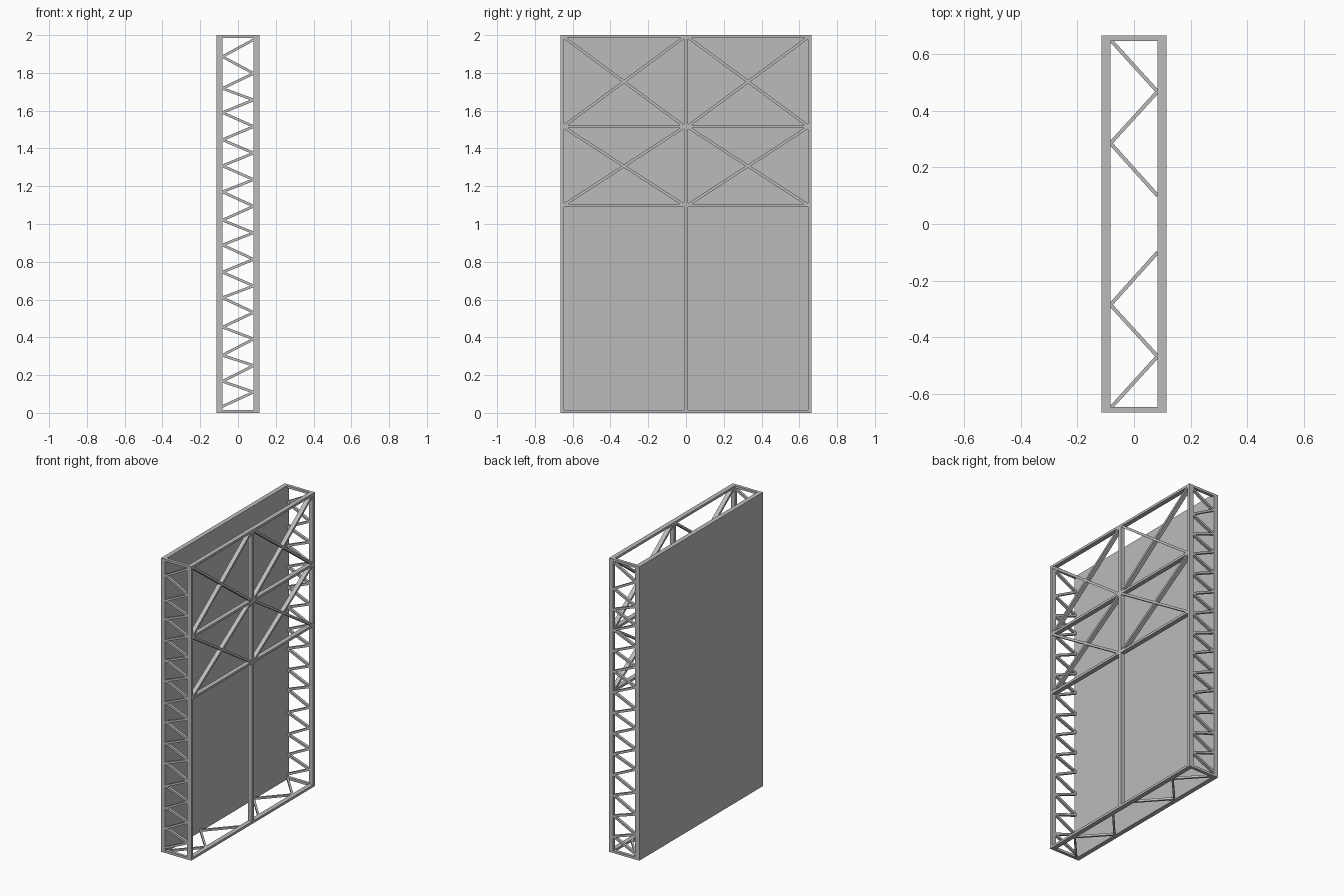
import bpy
import math
from mathutils import Matrix, Vector

cube = bpy.data.objects.get("Cube")
if cube:
    bpy.data.objects.remove(cube, do_unlink=True)

# Single painted-metal grey
GREY = (0.5, 0.5, 0.5, 1)
metal = bpy.data.materials.new("metal grey")
metal.use_nodes = True
metal.diffuse_color = GREY
metal.node_tree.nodes["Principled BSDF"].inputs["Base Color"].default_value = GREY

HALF_X, HALF_Y, TOP = 0.114, 0.665, 2.0
DEPTH = 0.031               # depth of panel and front frame along x
BAR = 0.02                  # face width of the outer members
INNER = HALF_X - DEPTH
FRAME_X = HALF_X - DEPTH / 2
END_Y = HALF_Y - BAR / 2


def box(name, lo, hi):
    """Axis-aligned box between two corners."""
    lo, hi = Vector(lo), Vector(hi)
    bpy.ops.mesh.primitive_cube_add(size=1, location=(lo + hi) / 2)
    ob = bpy.context.object
    ob.name = name
    ob.data.transform(Matrix.Diagonal((*(hi - lo), 1)))
    ob.data.materials.append(metal)
    return ob


def strut(name, a, b, normal, width, depth):
    """Flat bar from a to b; depth runs along the plane normal."""
    a, b, n = Vector(a), Vector(b), Vector(normal)
    along = (b - a).normalized()
    side = n.cross(along)
    ob = box(name, (-(b - a).length / 2, -width / 2, -depth / 2),
             ((b - a).length / 2, width / 2, depth / 2))
    turn = Matrix((along, side, n)).transposed().to_4x4()
    ob.matrix_world = Matrix.Translation((a + b) / 2) @ turn
    return ob


def zigzag(name, points, normal, width, depth):
    for a, b in zip(points, points[1:]):
        strut(name, a, b, normal, width, depth)


# Solid back panel
box("back_panel", (-HALF_X, -HALF_Y, 0), (-INNER, HALF_Y, TOP))

# Open frame: posts and rails
for y in (-END_Y, 0, END_Y):
    box("frame_post", (INNER, y - BAR / 2, 0), (HALF_X, y + BAR / 2, TOP))
RAILS = (0.008, 1.098, 1.515, TOP - 0.008)
for z in RAILS:
    box("frame_rail", (INNER, -HALF_Y, z - 0.008), (HALF_X, HALF_Y, z + 0.008))

# Cross braces in the two upper rows
for low, high in zip(RAILS[1:], RAILS[2:]):
    for s in (-1, 1):
        near, far = s * 0.006, s * (END_Y - 0.004)
        for a, b in ((low, high), (high, low)):
            strut("cross_brace", (FRAME_X, near, a), (FRAME_X, far, b),
                  (1, 0, 0), 0.015, DEPTH - 0.002)

# End lattices with their top and bottom ties
LEFT_Z = (0.034, 0.167, 0.305, 0.454, 0.61, 0.745, 0.889,
          1.02, 1.17, 1.308, 1.446, 1.59, 1.718, 1.886)
RIGHT_Z = [0.11 + 0.1406 * k for k in range(len(LEFT_Z) - 1)] + [1.976]
for s in (-1, 1):
    y = s * END_Y
    for z in (RAILS[0], RAILS[-1]):
        box("end_tie", (-INNER, y - BAR / 2, z - 0.008),
            (INNER, y + BAR / 2, z + 0.008))
    path = []
    for zl, zr in zip(LEFT_Z, RIGHT_Z):
        path += [(-INNER, y, zl), (INNER, y, zr)]
    zigzag("end_lattice", path, (0, 1, 0), 0.014, BAR - 0.002)

    # Floor lattice, open in the middle
    floor = [(-INNER, s * 0.65, 0.008), (INNER, s * 0.467, 0.008),
             (-INNER, s * 0.285, 0.008), (INNER, s * 0.1, 0.008)]
    zigzag("floor_lattice", floor, (0, 0, 1), 0.013, 0.014)
